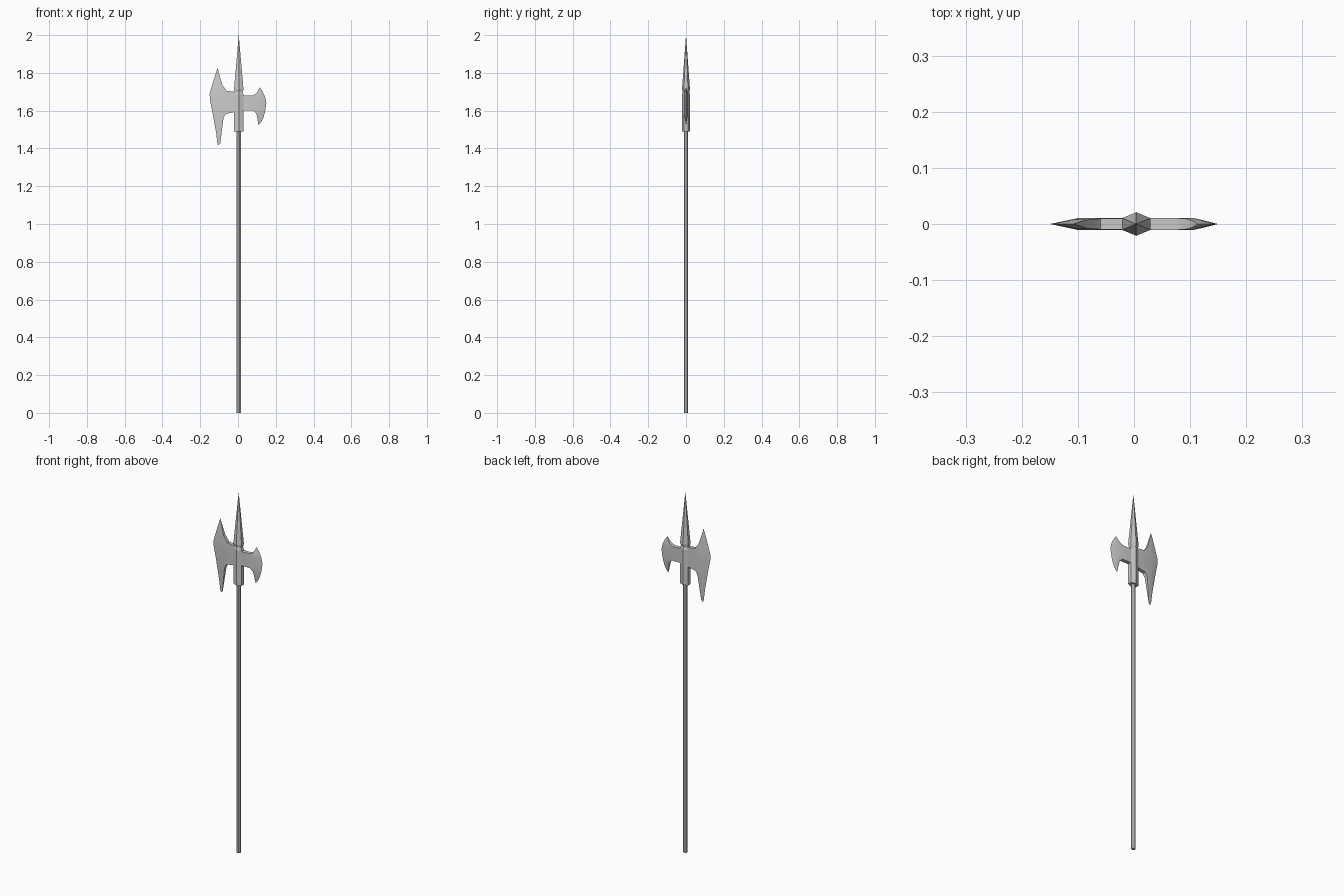
import bpy, bmesh, math

if "Cube" in bpy.data.objects:
    bpy.data.objects.remove(bpy.data.objects["Cube"])

CX = 0.004  # the shaft sits slightly off the overall centre


def loft(name, rings):
    """Skin closed rings of equal length and cap the ends; collapsed rings become points."""
    bm = bmesh.new()
    loops = [[bm.verts.new(p) for p in ring] for ring in rings]
    n = len(loops[0])
    for a, b in zip(loops, loops[1:]):
        for i in range(n):
            j = (i + 1) % n
            bm.faces.new((a[i], a[j], b[j], b[i]))
    bm.faces.new(loops[0])
    bm.faces.new(loops[-1])
    bmesh.ops.remove_doubles(bm, verts=bm.verts, dist=0.0002)
    bmesh.ops.recalc_face_normals(bm, faces=bm.faces)
    me = bpy.data.meshes.new(name)
    bm.to_mesh(me)
    bm.free()
    ob = bpy.data.objects.new(name, me)
    bpy.context.collection.objects.link(ob)
    return ob


def ring(n, rx, ry, z, turn=0.0):
    return [(CX + rx * math.cos(turn + math.tau * i / n),
             ry * math.sin(turn + math.tau * i / n), z) for i in range(n)]


def hexes(levels):
    # hexagon with points facing front and back
    return [ring(6, 0.0289 * s, 0.021 * s, z, math.pi / 6) for z, s in levels]


def blade(name, rows):
    """Each row: sharp edge, ridge and inner point (x, z), plus half thickness."""
    rings = []
    for (ex, ez), (rx, rz), (ix, iz), t in rows:
        rings.append([(ex, 0, ez), (rx, -t, rz), (ix, -t, iz), (ix, t, iz), (rx, t, rz)])
    return loft(name, rings)


def tip(x, z):
    return ((x, z), (x, z), (x, z), 0)


# Wooden shaft
loft("shaft", [ring(8, 0.0115, 0.0105, z, math.pi / 8) for z in (0, 1.5)])

# Hexagonal socket and top spike
loft("socket", hexes([(1.49, 1), (1.685, 1), (1.70, 0.8)]))
loft("spike", hexes([(1.697, 0.8), (1.715, 1), (2.0, 0)]))

# Large axe blade with long horns
axe = blade("axe_blade", [
    tip(-0.108, 1.825),
    ((-.122, 1.785), (-.108, 1.778), (-.096, 1.780), .004),
    ((-.137, 1.735), (-.105, 1.730), (-.082, 1.735), .008),
    ((-.146, 1.705), (-.100, 1.700), (-.060, 1.705), .0095),
    ((-.150, 1.690), (-.100, 1.680), (CX, 1.697), .0105),
    ((-.149, 1.660), (-.100, 1.640), (CX, 1.640), .0105),
    ((-.139, 1.610), (-.100, 1.610), (CX, 1.597), .0105),
    ((-.133, 1.580), (-.100, 1.575), (-.065, 1.583), .0100),
    ((-.128, 1.550), (-.100, 1.550), (-.077, 1.560), .009),
    ((-.116, 1.485), (-.097, 1.485), (-.086, 1.490), .005),
    ((-.108, 1.420), (-.100, 1.425), (-.094, 1.425), .001),
    tip(-0.102, 1.417),
])

# Small crescent blade on the other side
back = blade("rear_blade", [
    tip(0.114, 1.724),
    ((.126, 1.708), (.114, 1.706), (.106, 1.706), .005),
    ((.136, 1.690), (.109, 1.688), (.096, 1.691), .009),
    ((.143, 1.674), (.107, 1.674), (.076, 1.680), .0105),
    ((.147, 1.660), (.107, 1.660), (CX, 1.682), .0105),
    ((.150, 1.640), (.107, 1.635), (CX, 1.635), .0105),
    ((.146, 1.610), (.107, 1.610), (CX, 1.602), .0105),
    ((.142, 1.590), (.107, 1.592), (.080, 1.602), .0105),
    ((.135, 1.565), (.109, 1.568), (.098, 1.585), .008),
    ((.123, 1.540), (.111, 1.545), (.104, 1.550), .004),
    tip(0.108, 1.523),
])

# Soft shading across the blade faces
for ob in (axe, back):
    bpy.ops.object.select_all(action='DESELECT')
    ob.select_set(True)
    bpy.context.view_layer.objects.active = ob
    bpy.ops.object.shade_smooth_by_angle(angle=math.radians(30))
